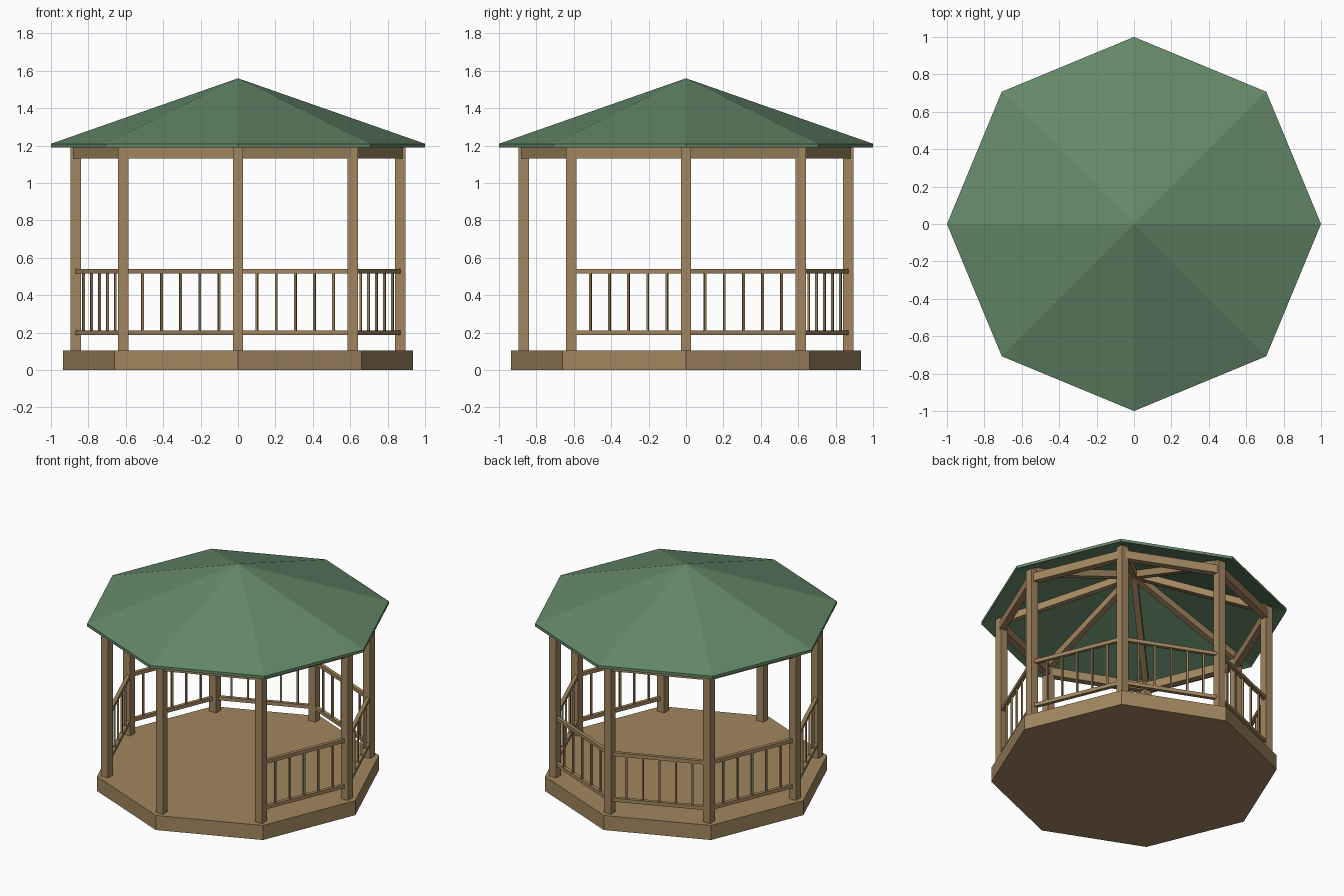
import bpy
import bmesh
import math
from mathutils import Matrix, Vector

old = bpy.data.objects.get("Cube")
if old:
    bpy.data.objects.remove(old, do_unlink=True)

SIDES = 8
POST_R = 0.868


def material(name, rgb):
    mat = bpy.data.materials.new(name)
    mat.use_nodes = True
    color = (*rgb, 1.0)
    mat.diffuse_color = color
    mat.node_tree.nodes["Principled BSDF"].inputs["Base Color"].default_value = color
    return mat


wood = material("warm wood", (0.36, 0.24, 0.115))
green = material("roof green", (0.13, 0.25, 0.14))


def corner(i, radius, z):
    a = i * math.tau / SIDES
    return Vector((radius * math.cos(a), radius * math.sin(a), z))


def finish(name, bm, mat):
    bmesh.ops.recalc_face_normals(bm, faces=bm.faces)
    mesh = bpy.data.meshes.new(name)
    bm.to_mesh(mesh)
    bm.free()
    mesh.materials.append(mat)
    obj = bpy.data.objects.new(name, mesh)
    bpy.context.collection.objects.link(obj)
    return obj


def octagon_solid(name, profile, mat):
    """Sweep (radius, z) points around the octagon; zero radius is a tip."""
    bm = bmesh.new()
    rings = []
    for r, z in profile:
        if r == 0:
            rings.append([bm.verts.new((0, 0, z))] * SIDES)
        else:
            rings.append([bm.verts.new(corner(i, r, z)) for i in range(SIDES)])
    for low, high in zip(rings, rings[1:]):
        for i in range(SIDES):
            j = (i + 1) % SIDES
            loop = list(dict.fromkeys((low[i], low[j], high[j], high[i])))
            bm.faces.new(loop)
    for ring in (rings[0], rings[-1]):
        if ring[0] is not ring[1]:
            bm.faces.new(ring)
    return finish(name, bm, mat)


def add_bar(bm, start, end, width, height):
    """Box along start-end, with its width kept level."""
    along = (end - start).normalized()
    side = Vector((0, 0, 1)).cross(along)
    side = side.normalized() if side.length > 0.001 else Vector((0, 1, 0))
    up = along.cross(side)
    rot = Matrix((along, side, up)).transposed().to_4x4()
    size = Matrix.Diagonal(((end - start).length, width, height, 1))
    bmesh.ops.create_cube(bm, size=1, matrix=Matrix.Translation((start + end) / 2) @ rot @ size)


# Floor platform and hollow roof shell
octagon_solid("floor_platform", [(0.935, 0), (0.935, 0.105)], wood)
octagon_solid("roof", [(0, 1.54), (1, 1.19), (1, 1.21), (0, 1.56)], green)

# Posts, all squared to the axes
bm = bmesh.new()
for i in range(SIDES):
    add_bar(bm, corner(i, POST_R, 0.1), corner(i, POST_R, 1.22), 0.056, 0.056)
finish("posts", bm, wood)

# Beams joining the post tops
bm = bmesh.new()
for i in range(SIDES):
    add_bar(bm, corner(i, POST_R, 1.16), corner(i + 1, POST_R, 1.16), 0.045, 0.06)
finish("top_beams", bm, wood)

# Rafters under the roof hips
bm = bmesh.new()
for i in range(SIDES):
    add_bar(bm, corner(i, POST_R, 1.21), corner(i, 0.02, 1.507), 0.04, 0.05)
finish("rafters", bm, wood)

# Railings on every bay except the two at the front
rails, balusters = bmesh.new(), bmesh.new()
for i in range(SIDES):
    if i in (5, 6):
        continue
    a, b = corner(i, POST_R, 0), corner(i + 1, POST_R, 0)
    trim = (b - a).normalized() * 0.025
    for z in (0.2, 0.528):
        lift = Vector((0, 0, z))
        add_bar(rails, a + trim + lift, b - trim + lift, 0.025, 0.025)
    turn = math.atan2(b.y - a.y, b.x - a.x)
    for k in range(1, 6):
        p = a.lerp(b, k / 6)
        p.z = 0.364
        bmesh.ops.create_cube(balusters, size=1, matrix=Matrix.Translation(p)
                              @ Matrix.Rotation(turn, 4, "Z")
                              @ Matrix.Diagonal((0.012, 0.012, 0.32, 1)))
finish("rails", rails, wood)
finish("balusters", balusters, wood)
